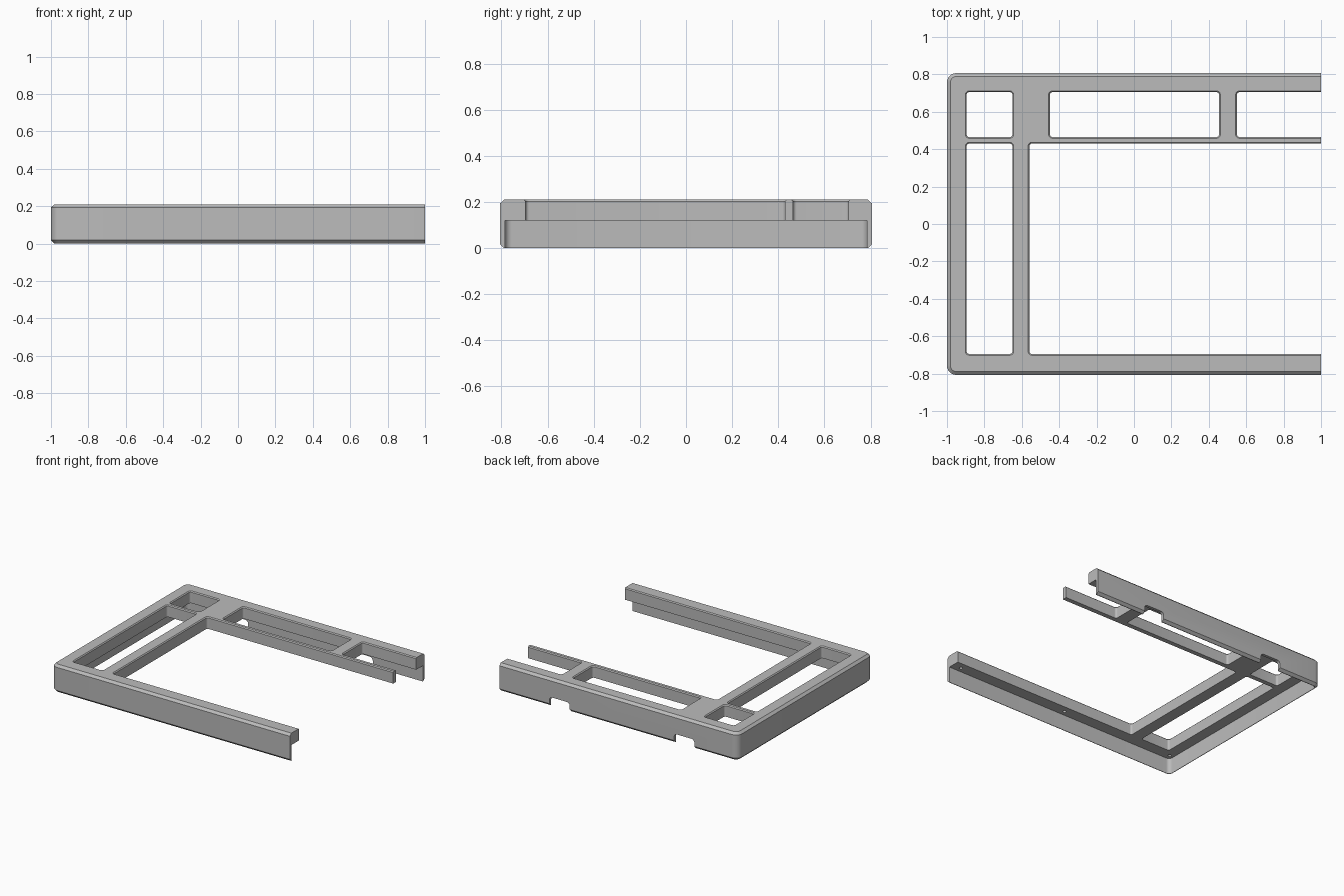
import bpy, bmesh, math

cube = bpy.data.objects.get("Cube")
if cube:
    bpy.data.objects.remove(cube, do_unlink=True)

grey = bpy.data.materials.new("plain grey")
grey.use_nodes = True
colour = (0.5, 0.5, 0.5, 1)
grey.diffuse_color = colour
grey.node_tree.nodes["Principled BSDF"].inputs["Base Color"].default_value = colour


def ring(x0, x1, y0, y1, r, steps=6):
    """Outline of a rounded rectangle, counter-clockwise."""
    pts = []
    corners = [(x1 - r, y1 - r), (x0 + r, y1 - r), (x0 + r, y0 + r), (x1 - r, y0 + r)]
    for q, (cx, cy) in enumerate(corners):
        for i in range(steps + 1):
            a = (q + i / steps) * math.pi / 2
            pts.append((cx + r * math.cos(a), cy + r * math.sin(a)))
    return pts


def loft(name, rect, r, levels):
    """Rounded block; levels are (height, outward offset) pairs."""
    x0, x1, y0, y1 = rect
    bm = bmesh.new()
    rows = []
    for z, o in levels:
        outline = ring(x0 - o, x1 + o, y0 - o, y1 + o, r + o)
        rows.append([bm.verts.new((x, y, z)) for x, y in outline])
    n = len(rows[0])
    for a, b in zip(rows, rows[1:]):
        for i in range(n):
            j = (i + 1) % n
            bm.faces.new((a[i], a[j], b[j], b[i]))
    bm.faces.new(rows[0][::-1])
    bm.faces.new(rows[-1])
    bmesh.ops.recalc_face_normals(bm, faces=bm.faces)
    mesh = bpy.data.meshes.new(name)
    bm.to_mesh(mesh)
    bm.free()
    mesh.materials.append(grey)
    ob = bpy.data.objects.new(name, mesh)
    bpy.context.collection.objects.link(ob)
    return ob


W, T, H = 0.807, 0.022, 0.21   # half depth, wall thickness, height
PLATE = 0.12                   # underside of the top plate
END = 1.3                      # blocks run past the open end, then get trimmed

# Outer body with chamfered top and bottom rims
frame = loft("case_frame", (-1, END, -W, W), 0.05,
             [(0, -0.018), (0.018, 0), (H - 0.017, 0), (H, -0.018)])

# Hollow underside
cutters = [loft("cavity", (-1 + T, END + 0.2, -W + T, W - T), 0.03,
                [(-0.1, 0), (PLATE, 0)])]

# Windows through the top plate, with softened upper rims
windows = [(-0.895, -0.65, 0.465, 0.705), (-0.45, 0.455, 0.465, 0.705),
           (0.55, END + 0.1, 0.465, 0.705), (-0.895, -0.65, -0.695, 0.43),
           (-0.56, END + 0.1, -0.695, 0.43)]
for rect in windows:
    cutters.append(loft("window", rect, 0.015,
                        [(0.07, 0), (H - 0.007, 0), (H + 0.003, 0.01)]))

# Blind screw holes under the front and back rails
for x in (-0.945, 0, 0.93):
    for y in (-0.745, 0.745):
        r = 0.012
        cutters.append(loft("screw_hole", (x - r, x + r, y - r, y + r), r * 0.99,
                            [(0.1, 0), (0.17, 0)]))

# Round-topped notches in the lower back wall
for x in (-0.55, 0.495):
    notch = loft("notch", (x - 0.085, x + 0.085, -0.1, 0.07), 0.025,
                 [(-0.86, 0), (-0.755, 0)])
    for v in notch.data.vertices:      # lay the block on its side
        v.co = (v.co.x, -v.co.z, v.co.y)
    cutters.append(notch)

# Trim the open end flat
cutters.append(loft("end_trim", (1, 2, -1, 1), 0.01, [(-0.2, 0), (0.5, 0)]))

bpy.ops.object.select_all(action="DESELECT")
bpy.context.view_layer.objects.active = frame
frame.select_set(True)
for c in cutters:
    c.hide_render = True
    mod = frame.modifiers.new(c.name, "BOOLEAN")
    mod.operation = "DIFFERENCE"
    mod.solver = "EXACT"
    mod.object = c
    bpy.ops.object.modifier_apply(modifier=mod.name)
    bpy.data.objects.remove(c, do_unlink=True)

bpy.ops.object.shade_smooth_by_angle(angle=math.radians(25))
